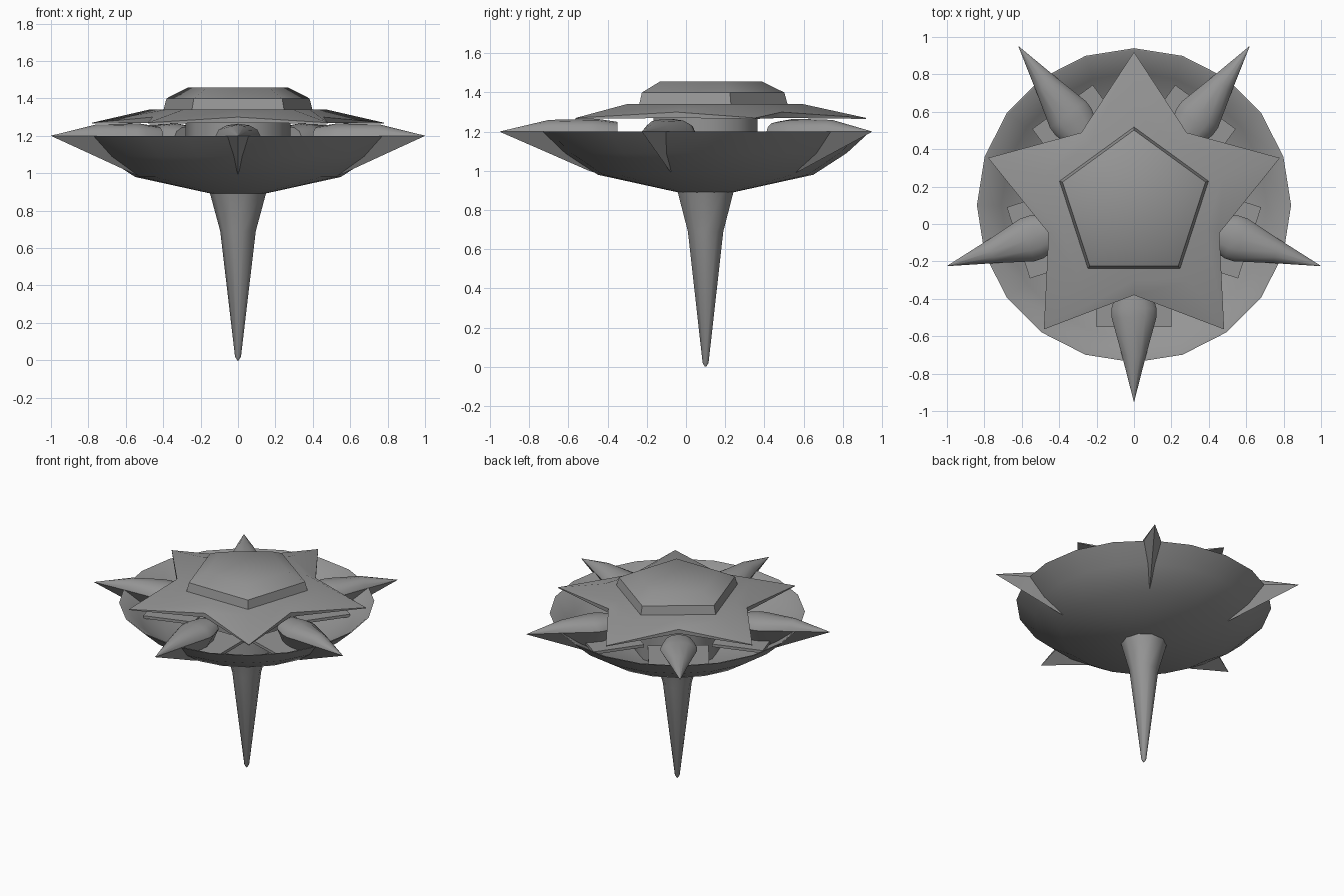
import bpy, bmesh, math
from mathutils import Matrix, Vector

cube = bpy.data.objects.get("Cube")
if cube:
    bpy.data.objects.remove(cube, do_unlink=True)

AXIS_Y = 0.1          # vertical axis of the body
RIM_Z = 1.2

mat = bpy.data.materials.new("stone_grey")
mat.use_nodes = True
mat.diffuse_color = (0.3, 0.3, 0.3, 1)
mat.node_tree.nodes["Principled BSDF"].inputs["Base Color"].default_value = mat.diffuse_color


def ring(n, r, z, start=0.0):
    """Regular polygon at height z around the axis."""
    return [Vector((r * math.cos(start + i * math.tau / n),
                    r * math.sin(start + i * math.tau / n) + AXIS_Y, z)) for i in range(n)]


def loft(name, rings, cap_start=True, cap_end=True):
    """Skin a list of equal-length closed rings."""
    bm = bmesh.new()
    loops = [[bm.verts.new(p) for p in r] for r in rings]
    for a, b in zip(loops, loops[1:]):
        n = len(a)
        for i in range(n):
            bm.faces.new((a[i], a[(i + 1) % n], b[(i + 1) % n], b[i]))
    if cap_start:
        bm.faces.new(loops[0][::-1])
    if cap_end:
        bm.faces.new(loops[-1])
    bmesh.ops.remove_doubles(bm, verts=bm.verts, dist=0.0005)
    bmesh.ops.recalc_face_normals(bm, faces=bm.faces)
    return finish(name, bm)


def finish(name, bm):
    me = bpy.data.meshes.new(name)
    bm.to_mesh(me)
    bm.free()
    me.materials.append(mat)
    ob = bpy.data.objects.new(name, me)
    bpy.context.collection.objects.link(ob)
    bpy.ops.object.select_all(action='DESELECT')
    ob.select_set(True)
    bpy.context.view_layer.objects.active = ob
    bpy.ops.object.shade_smooth_by_angle(angle=math.radians(42))
    return ob


# Open bowl with a thin wall
outer = [(0.14, 0.89), (0.55, 0.98), (0.72, 1.09), (0.84, RIM_Z)]
inner = [(0.83, RIM_Z), (0.71, 1.105), (0.54, 0.995), (0.14, 0.905)]
loft("bowl", [ring(20, r, z) for r, z in outer + inner])

# Tapering stem
stem = [(0.004, 0.0), (0.016, 0.02), (0.095, 0.69), (0.15, 0.893)]
loft("stem", [ring(10, r, z) for r, z in stem])

# Hidden core that carries the star
loft("core", [ring(10, 0.28, z) for z in (0.93, 1.28)])

# Five-pointed star lid: flat underside, ridges rising to a pentagon
UP = math.pi / 2


def star(tip, valley, tip_z, valley_z):
    pts = []
    for t, v in zip(ring(5, tip, tip_z, UP), ring(5, valley, valley_z, UP + math.pi / 5)):
        pts += [t, v]
    return pts


def pentagon_with_midpoints(r, z):
    c = ring(5, r, z, UP)
    pts = []
    for i in range(5):
        pts += [c[i], (c[i] + c[(i + 1) % 5]) / 2]
    return pts


loft("star_lid", [star(0.82, 0.48, 1.265, 1.27), star(0.82, 0.48, 1.27, 1.30),
                  pentagon_with_midpoints(0.5, 1.34)])

# Bevelled pentagonal cap
cap = [(0.42, 1.335), (0.402, 1.40), (0.285, 1.457)]
loft("pentagon_cap", [ring(5, r, z, UP) for r, z in cap])

# Spikes: arched top, keeled underside; columns are radius, half width, height, keel depth
SECTIONS = [(1.05, 0.001, 0.001, 0.001), (0.8, 0.065, 0.06, 0.11),
            (0.6, 0.12, 0.065, 0.198), (0.55, 0.12, 0.065, 0.215), (0.45, 0.09, 0.05, 0.2)]


def spike_section(r, w, h, keel):
    arch = [Vector((r, w * math.cos(a), RIM_Z + h * math.sin(a)))
            for a in (i * math.pi / 6 for i in range(7))]
    return arch + [Vector((r, 0, RIM_Z - keel))]


for k in range(5):
    turn = Matrix.Translation((0, AXIS_Y, 0)) @ Matrix.Rotation(-UP + k * math.tau / 5, 4, 'Z')
    loft(f"spike_{k + 1}", [[turn @ p for p in spike_section(*s)] for s in SECTIONS])
    # Mounting plate below each spike
    corners = [(0.3, -0.2), (0.65, -0.2), (0.65, 0.2), (0.3, 0.2)]
    loft(f"spike_mount_{k + 1}", [[turn @ Vector((x, y, z)) for x, y in corners]
                                  for z in (1.08, 1.1)])
